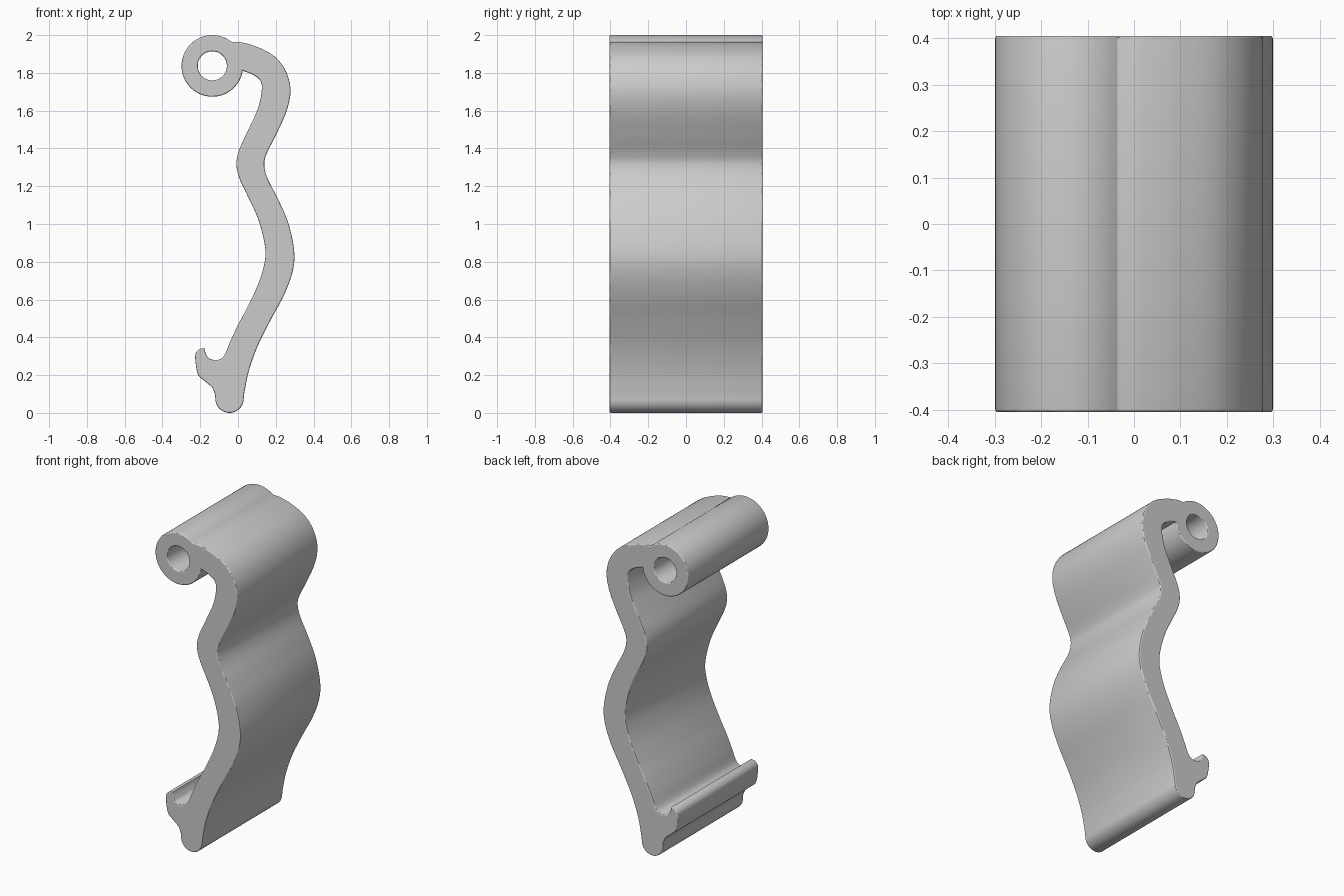
import bpy, math
from mathutils import Vector

cube = bpy.data.objects.get("Cube")
if cube:
    bpy.data.objects.remove(cube)

HALF_WIDTH = 0.405
EDGE = 0.007
EYE = Vector((-0.136, 1.837))
EYE_R, HOLE_R = 0.163, 0.077


def smooth_path(points, steps=6):
    """Smooth path through the points (Catmull-Rom)."""
    p = [Vector(q) for q in points]
    p = [2 * p[0] - p[1]] + p + [2 * p[-1] - p[-2]]
    path = []
    for a, b, c, d in zip(p, p[1:], p[2:], p[3:]):
        for i in range(steps):
            t = i / steps
            path.append(0.5 * (2 * b + (c - a) * t + (2 * a - 5 * b + 4 * c - d) * t**2
                               + (3 * b - a - 3 * c + d) * t**3))
    return path + [p[-2]]


def arc(centre, radius, start, end, count):
    """Points on an arc, angles in degrees."""
    angles = [math.radians(start + (end - start) * i / count) for i in range(count + 1)]
    return [centre + radius * Vector((math.cos(a), math.sin(a))) for a in angles]


# Convex outer side, from the eye over the hook down to the foot
outer = smooth_path([
    (-0.035, 1.965), (0.02, 1.961), (0.1, 1.938), (0.19, 1.89), (0.252, 1.812),
    (0.278, 1.71), (0.258, 1.6), (0.203, 1.475), (0.153, 1.375), (0.139, 1.315),
    (0.157, 1.24), (0.213, 1.13), (0.268, 1.0), (0.298, 0.85), (0.287, 0.74),
    (0.242, 0.62), (0.172, 0.49), (0.102, 0.348), (0.057, 0.22), (0.034, 0.11)])
# Rounded foot
foot = arc(Vector((-0.045, 0.075)), 0.075, 0, -180, 20)
# Catch lip beside the foot
lip = smooth_path([
    (-0.122, 0.1), (-0.138, 0.135), (-0.17, 0.163), (-0.205, 0.193), (-0.217, 0.22),
    (-0.226, 0.28), (-0.224, 0.315), (-0.206, 0.337), (-0.178, 0.343)])
# Groove and inner side back up to the eye
inner = smooth_path([
    (-0.173, 0.32), (-0.155, 0.29), (-0.12, 0.28), (-0.09, 0.287), (-0.068, 0.312),
    (-0.04, 0.38), (0.0, 0.465), (0.05, 0.56), (0.11, 0.69), (0.143, 0.81),
    (0.14, 0.9), (0.105, 1.03), (0.05, 1.15), (0.01, 1.235), (-0.008, 1.31),
    (0.005, 1.39), (0.06, 1.51), (0.105, 1.61), (0.125, 1.7), (0.12, 1.755),
    (0.08, 1.79), (0.024, 1.812)])
# Hinge eye wraps the rest of the way round, with a through hole
eye = arc(EYE, EYE_R, -14, -303, 60)
hole = arc(EYE, HOLE_R, 0, 360, 48)[:-1]

# Extruded lever with finely rounded edges
curve = bpy.data.curves.new("lever_clip", 'CURVE')
curve.dimensions = '2D'
curve.fill_mode = 'BOTH'
curve.extrude = HALF_WIDTH - EDGE
curve.bevel_depth = EDGE
curve.bevel_resolution = 2
curve.offset = -EDGE
for loop in (outer + foot + lip + inner + eye, hole):
    spline = curve.splines.new('POLY')
    spline.points.add(len(loop) - 1)
    for point, co in zip(spline.points, loop):
        point.co = (co.x, co.y, 0, 1)
    spline.use_cyclic_u = True

lever = bpy.data.objects.new("lever_clip", curve)
bpy.context.collection.objects.link(lever)
lever.rotation_euler.x = math.pi / 2

grey = bpy.data.materials.new("plain grey")
grey.use_nodes = True
colour = (0.6, 0.6, 0.6, 1)
grey.diffuse_color = colour
grey.node_tree.nodes["Principled BSDF"].inputs["Base Color"].default_value = colour
curve.materials.append(grey)

bpy.ops.object.select_all(action='DESELECT')
lever.select_set(True)
bpy.context.view_layer.objects.active = lever
bpy.ops.object.convert(target='MESH')
bpy.ops.object.transform_apply(location=False, rotation=True, scale=True)
bpy.ops.object.mode_set(mode='EDIT')
bpy.ops.mesh.select_all(action='SELECT')
bpy.ops.mesh.remove_doubles(threshold=0.0002)
bpy.ops.mesh.normals_make_consistent(inside=False)
bpy.ops.object.mode_set(mode='OBJECT')
bpy.ops.object.shade_smooth_by_angle(angle=math.radians(30))

# Keep the two end faces flat
for face in bpy.context.object.data.polygons:
    if abs(face.normal.y) > 0.999:
        face.use_smooth = False
